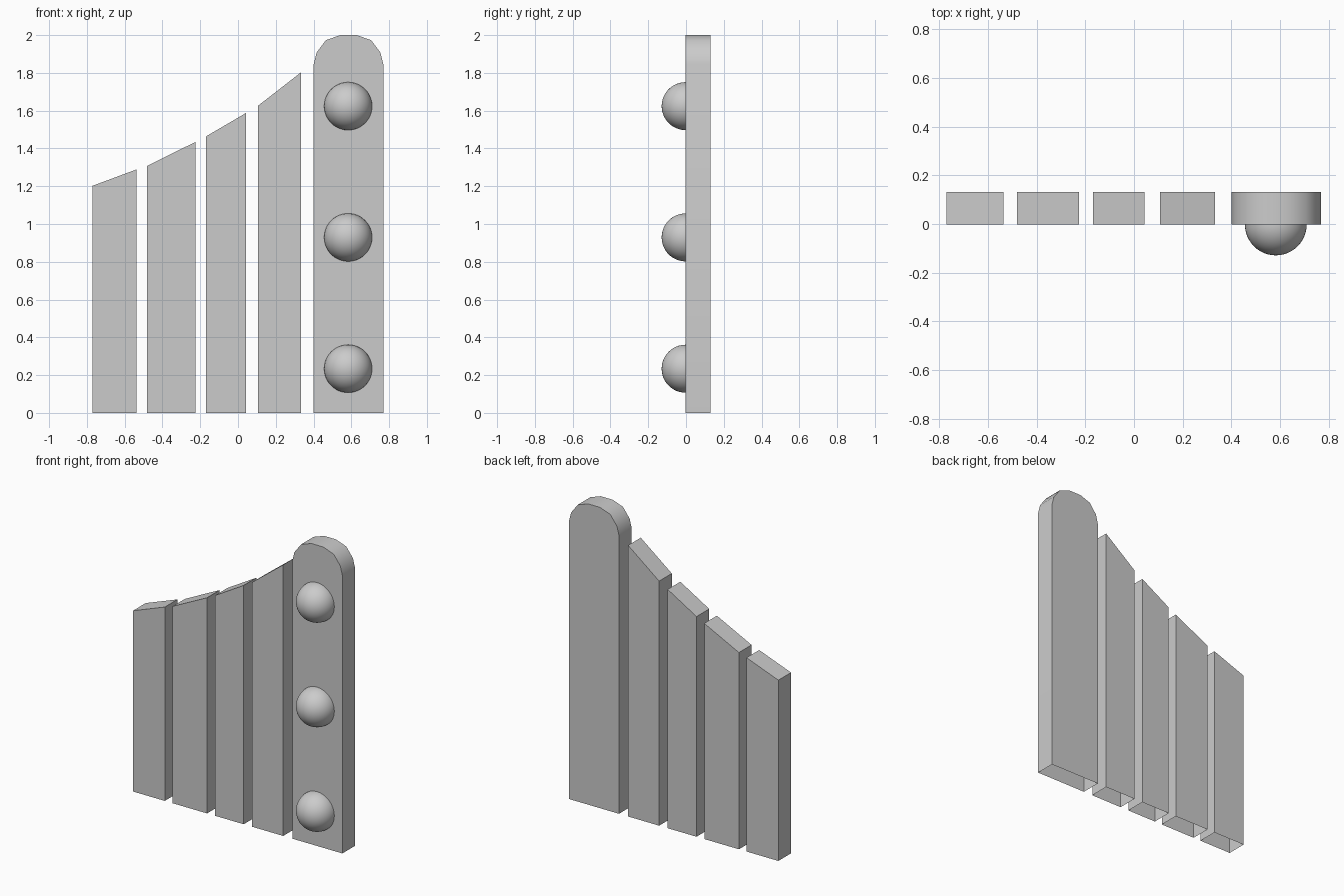
import bpy, bmesh, math

cube = bpy.data.objects.get("Cube")
if cube:
    bpy.data.objects.remove(cube, do_unlink=True)

FRONT, BACK = -0.002, 0.131

grey = bpy.data.materials.new("plain grey")
grey.use_nodes = True
colour = (0.6, 0.6, 0.6, 1)
grey.diffuse_color = colour
grey.node_tree.nodes["Principled BSDF"].inputs["Base Color"].default_value = colour


def finish(name, bm, angle):
    mesh = bpy.data.meshes.new(name)
    bm.to_mesh(mesh)
    bm.free()
    mesh.materials.append(grey)
    obj = bpy.data.objects.new(name, mesh)
    bpy.context.collection.objects.link(obj)
    bpy.ops.object.select_all(action='DESELECT')
    obj.select_set(True)
    bpy.context.view_layer.objects.active = obj
    bpy.ops.object.shade_smooth_by_angle(angle=math.radians(angle))


def board(name, outline, angle=20):
    """Hollow board from an (x, z) outline; the underside is left open."""
    bm = bmesh.new()
    front = [bm.verts.new((x, FRONT, z)) for x, z in outline]
    back = [bm.verts.new((x, BACK, z)) for x, z in outline]
    bm.faces.new(front)
    bm.faces.new(back[::-1])
    # walls run from the lower right corner over the top to the lower left
    for i in range(1, len(outline)):
        j = (i + 1) % len(outline)
        bm.faces.new((front[j], front[i], back[i], back[j]))
    finish(name, bm, angle)


# Pickets with slanted tops: left x, right x, left height, right height
pickets = [(-0.771, -0.537, 1.202, 1.289),
           (-0.481, -0.226, 1.308, 1.434),
           (-0.169, 0.043, 1.464, 1.588),
           (0.106, 0.334, 1.626, 1.803)]
for n, (x0, x1, z0, z1) in enumerate(pickets, 1):
    board(f"picket_{n}", [(x0, 0), (x1, 0), (x1, z1), (x0, z0)])

# Round-topped post
MID = 0.585
half = [(0.184, 0), (0.184, 1.848), (0.169, 1.908), (0.12, 1.973), (0.044, 2)]
board("post", [(MID - half[0][0], 0)] + [(MID + x, z) for x, z in half]
      + [(MID - x, z) for x, z in half[:0:-1]], angle=40)

# Domed knobs on the front of the post
for name, z in (("lower", 0.234), ("middle", 0.929), ("upper", 1.624)):
    bm = bmesh.new()
    bmesh.ops.create_uvsphere(bm, u_segments=48, v_segments=24, radius=0.127)
    bmesh.ops.bisect_plane(bm, geom=bm.verts[:] + bm.edges[:] + bm.faces[:],
                           plane_co=(0, 0, 0), plane_no=(0, 1, 0), clear_outer=True)
    bmesh.ops.translate(bm, verts=bm.verts, vec=(MID - 0.002, FRONT, z))
    finish(f"{name}_knob", bm, 40)
